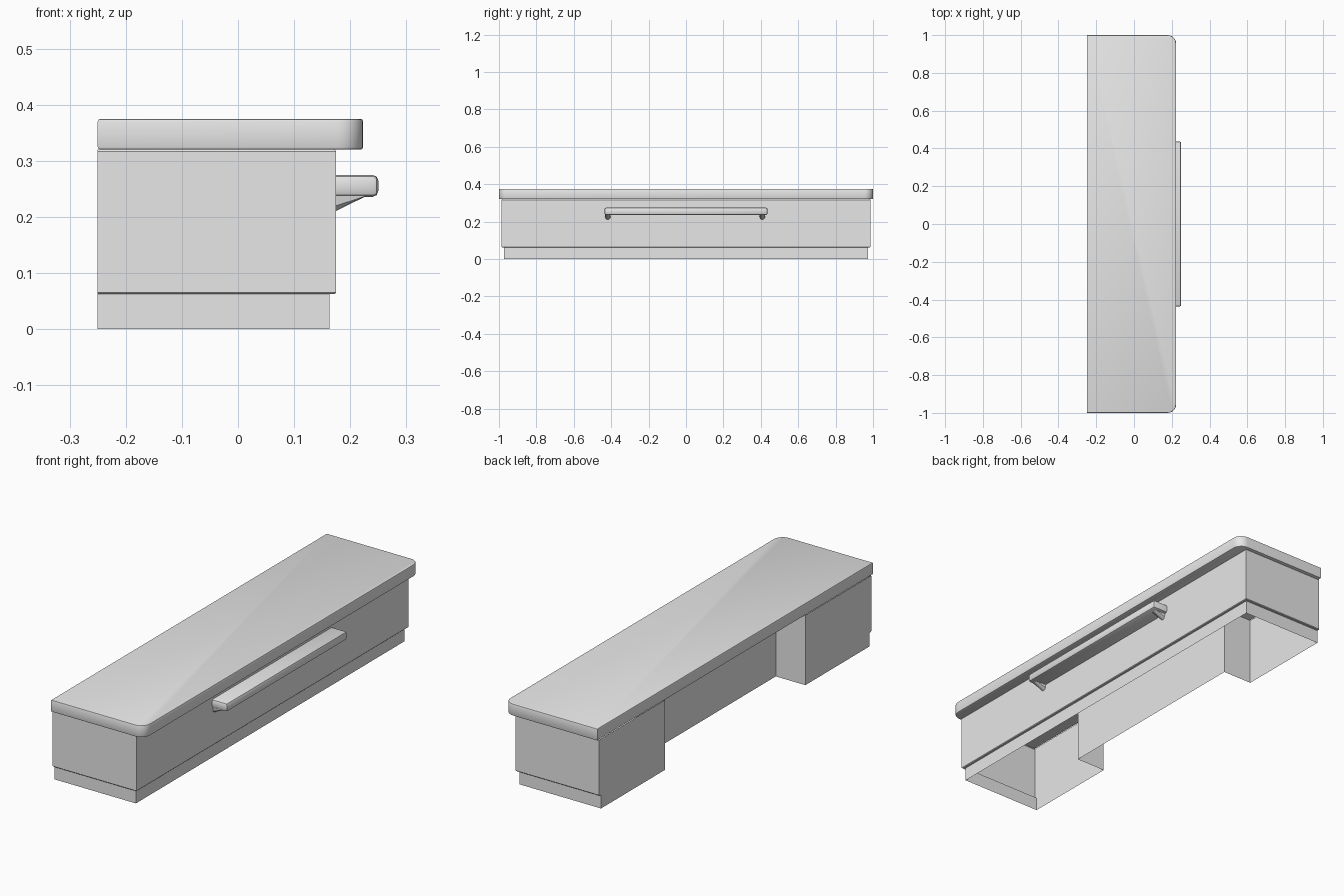
import bpy, bmesh, math

if "Cube" in bpy.data.objects:
    bpy.data.objects.remove(bpy.data.objects["Cube"])

grey = bpy.data.materials.new("plain_grey")
grey.diffuse_color = (0.8, 0.8, 0.8, 1)
grey.use_nodes = True
grey.node_tree.nodes["Principled BSDF"].inputs["Base Color"].default_value = grey.diffuse_color


def finish(name, bm, smooth=True):
    me = bpy.data.meshes.new(name)
    bm.to_mesh(me)
    bm.free()
    ob = bpy.data.objects.new(name, me)
    bpy.context.collection.objects.link(ob)
    me.materials.append(grey)
    if smooth:
        bpy.ops.object.select_all(action='DESELECT')
        ob.select_set(True)
        bpy.context.view_layer.objects.active = ob
        bpy.ops.object.shade_smooth_by_angle(angle=math.radians(40))
    return ob


def shell(name, levels):
    """Open U-shaped wall; levels are (z, front x, end y)."""
    bm = bmesh.new()
    rings = []
    for z, f, e in levels:
        pts = [(-.25, -e), (f, -e), (f, e), (-.25, e),
               (-.25, .508), (-.10, .508), (-.10, -.508), (-.25, -.508)]
        rings.append([bm.verts.new((x, y, z)) for x, y in pts])
    for a, b in zip(rings, rings[1:]):
        for i in range(8):
            j = (i + 1) % 8
            bm.faces.new((a[i], a[j], b[j], b[i]))
    bmesh.ops.dissolve_degenerate(bm, dist=1e-5, edges=bm.edges[:])
    return finish(name, bm, False)


# hollow base: recessed plinth, then the body with a small edge chamfer
shell("plinth_and_body", [(0, .163, .973), (.0625, .163, .973),
                          (.0625, .172, .983), (.0655, .175, .986),
                          (.317, .175, .986), (.3205, .172, .983)])

# counter top with two rounded front corners and softened rims
bm = bmesh.new()
R, N = .045, 6
outline = [(-.25, -1)]
for cy, start in ((-1 + R, -90), (1 - R, 0)):
    for k in range(N + 1):
        t = math.radians(start + 90 * k / N)
        outline.append((.223 - R + R * math.cos(t), cy + R * math.sin(t)))
outline.append((-.25, 1))
base = bm.faces.new([bm.verts.new((x, y, .32)) for x, y in outline])
ext = bmesh.ops.extrude_face_region(bm, geom=[base])
for v in ext["geom"]:
    if isinstance(v, bmesh.types.BMVert):
        v.co.z = .375
bmesh.ops.recalc_face_normals(bm, faces=bm.faces[:])
rims = [e for e in bm.edges if abs(e.verts[0].co.z - e.verts[1].co.z) < 1e-5]
bmesh.ops.bevel(bm, geom=rims, offset=.005, segments=2, profile=.5, affect='EDGES')
finish("counter_top", bm)

# long handle ledge, chamfered on its free edges
bm = bmesh.new()
bmesh.ops.create_cube(bm, size=1)
for v in bm.verts:
    v.co = (.2115 + .077 * v.co.x, .874 * v.co.y, .2555 + .039 * v.co.z)
free = [e for e in bm.edges if max(v.co.x for v in e.verts) > .2]
free = [e for e in free if min(v.co.x for v in e.verts) > .2
        or abs(e.verts[0].co.y - e.verts[1].co.y) < 1e-5]
bmesh.ops.bevel(bm, geom=free, offset=.010, segments=2, profile=.5, affect='EDGES')
finish("handle_bar", bm)

# two tapered brackets with a rounded underside
for name, cy in (("handle_bracket_left", -.418), ("handle_bracket_right", .408)):
    bm = bmesh.new()
    sections = []
    for x, depth in ((.173, .028), (.226, .002)):
        sec = []
        for k in range(7):
            t = math.pi * k / 6
            sec.append(bm.verts.new((x, cy + .015 * math.cos(t),
                                     .238 - depth * math.sin(t) ** .6 if 0 < k < 6 else .238)))
        sections.append(sec)
    a, b = sections
    for i in range(7):
        j = (i + 1) % 7
        bm.faces.new((a[i], a[j], b[j], b[i]))
    bm.faces.new(a)
    bm.faces.new(b)
    bmesh.ops.recalc_face_normals(bm, faces=bm.faces[:])
    finish(name, bm)
